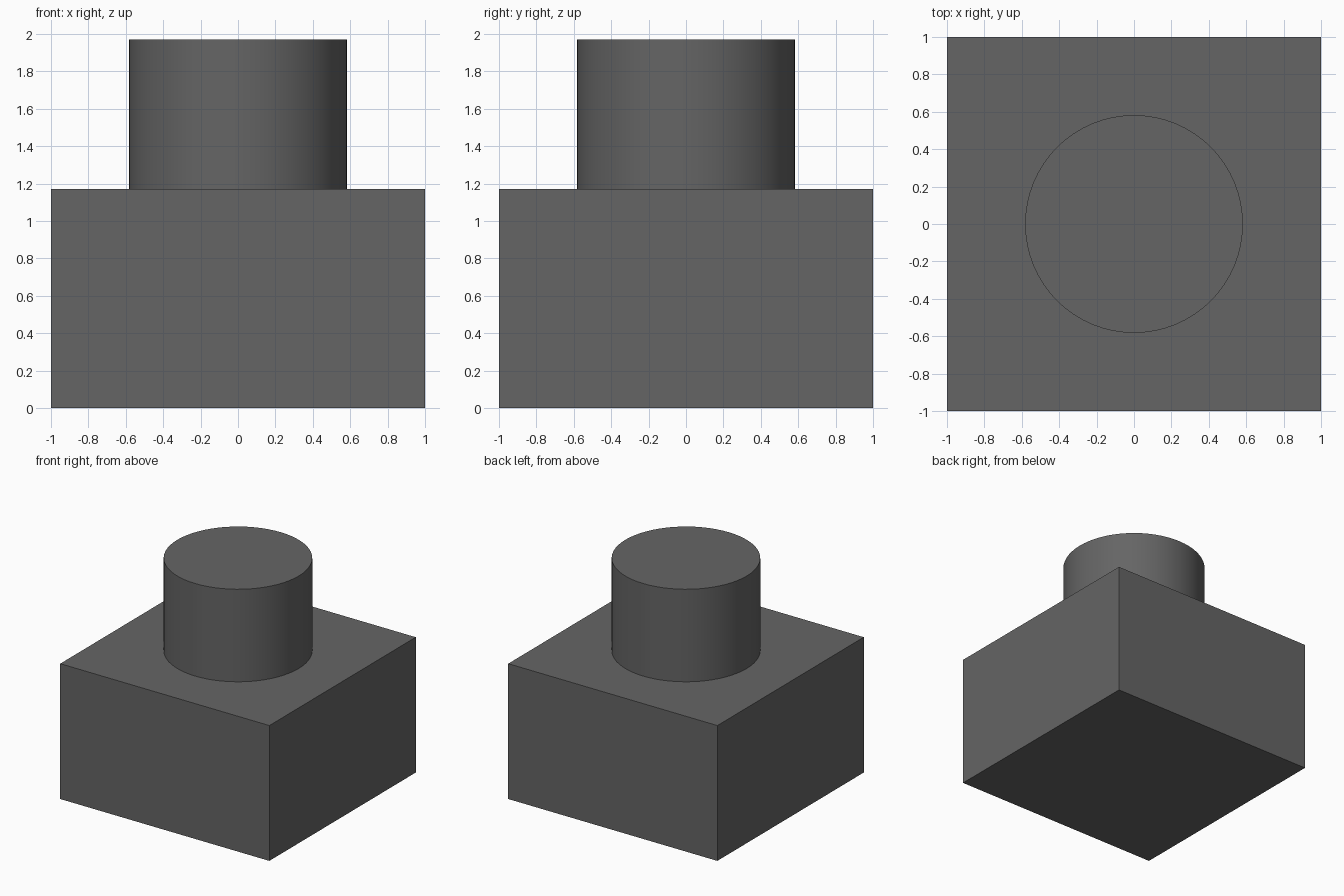
import bpy
import math

if "Cube" in bpy.data.objects:
    bpy.data.objects.remove(bpy.data.objects["Cube"])

BOX_TOP = 1.17
POST_TOP = 1.97
POST_RADIUS = 0.582

grey = bpy.data.materials.new("dark_grey")
grey.diffuse_color = (0.13, 0.13, 0.13, 1.0)
grey.use_nodes = True
grey.node_tree.nodes["Principled BSDF"].inputs["Base Color"].default_value = grey.diffuse_color


def finish(name):
    obj = bpy.context.object
    obj.name = name
    obj.data.materials.append(grey)
    bpy.ops.object.transform_apply(location=False, rotation=False, scale=True)
    return obj


# Square base block
bpy.ops.mesh.primitive_cube_add(size=2, location=(0, 0, BOX_TOP / 2))
bpy.context.object.scale.z = BOX_TOP / 2
finish("base_block")

# Round post standing on the block
bpy.ops.mesh.primitive_cylinder_add(
    vertices=64, radius=POST_RADIUS, depth=POST_TOP - BOX_TOP,
    location=(0, 0, (BOX_TOP + POST_TOP) / 2))
finish("round_post")
bpy.ops.object.shade_smooth_by_angle(angle=math.radians(30))
